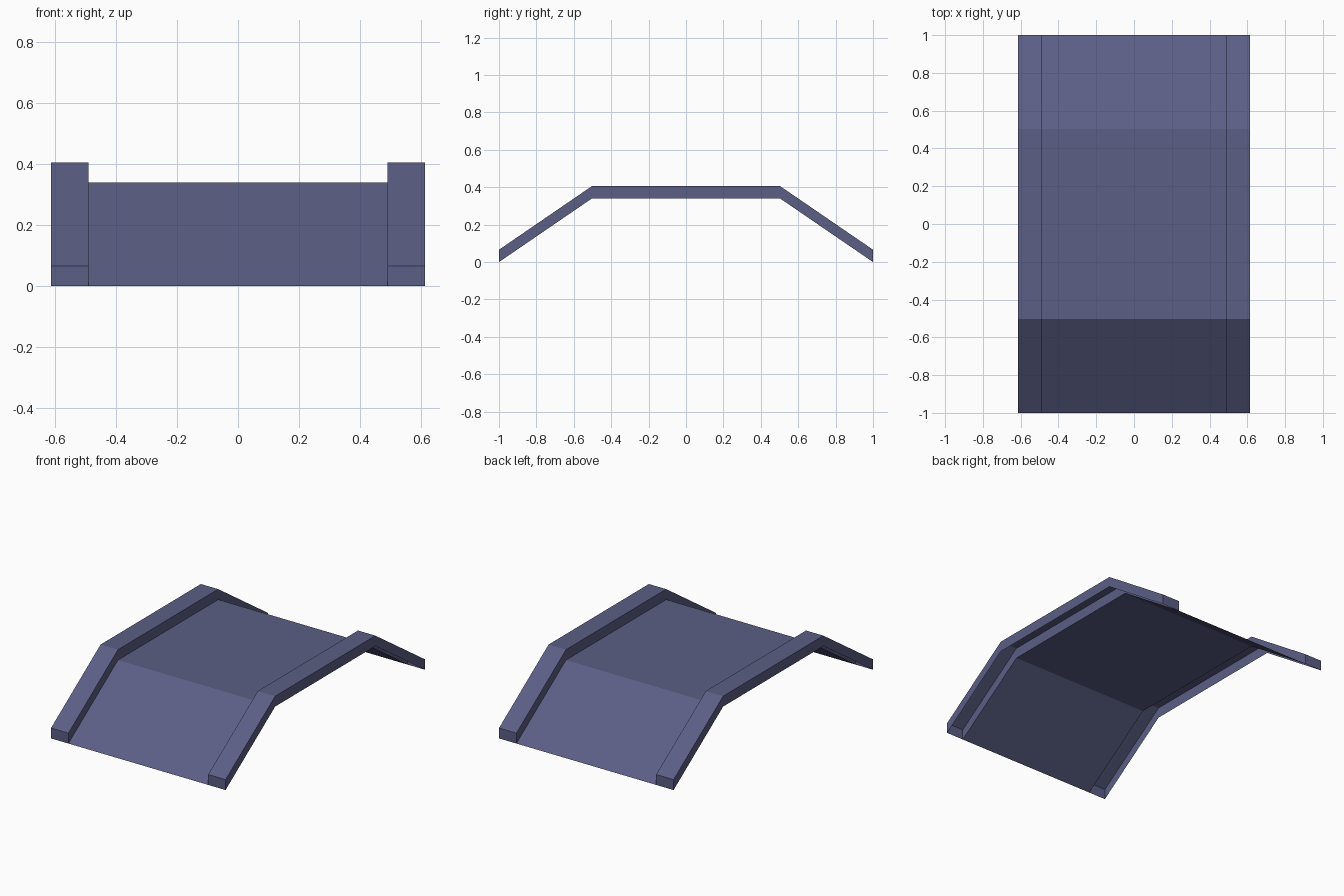
import bpy

if "Cube" in bpy.data.objects:
    bpy.data.objects.remove(bpy.data.objects["Cube"])

# One slate blue colour
slate = bpy.data.materials.new("slate_blue")
slate.diffuse_color = (0.105, 0.113, 0.235, 1)
slate.use_nodes = True
slate.node_tree.nodes["Principled BSDF"].inputs["Base Color"].default_value = slate.diffuse_color

IN, OUT, H = 0.491, 0.613, 0.066
PATH = [(-1, 0), (-0.503, 0.34), (0.503, 0.34), (1, 0)]  # side line (y, z)


def sweep(name, section, caps=False):
    """Carry an open (x, height) section along the bridge's side line."""
    n = len(section)
    verts = [(x, y, z + h) for y, z in PATH for x, h in section]
    faces = [(i * n + j, i * n + j + 1, (i + 1) * n + j + 1, (i + 1) * n + j)
             for i in range(len(PATH) - 1) for j in range(n - 1)]
    if caps:
        last = n * (len(PATH) - 1)
        faces += [tuple(reversed(range(n))), tuple(range(last, last + n))]
    mesh = bpy.data.meshes.new(name)
    mesh.from_pydata(verts, [], faces)
    mesh.materials.append(slate)
    obj = bpy.data.objects.new(name, mesh)
    bpy.context.collection.objects.link(obj)
    return obj


# Thin folded deck
sweep("deck", [(-IN, 0), (IN, 0)])

# Raised side rails, hollow and open underneath, closed at the ends
for name, a, b in (("left_rail", -OUT, -IN), ("right_rail", IN, OUT)):
    sweep(name, [(a, 0), (a, H), (b, H), (b, 0)], caps=True)
